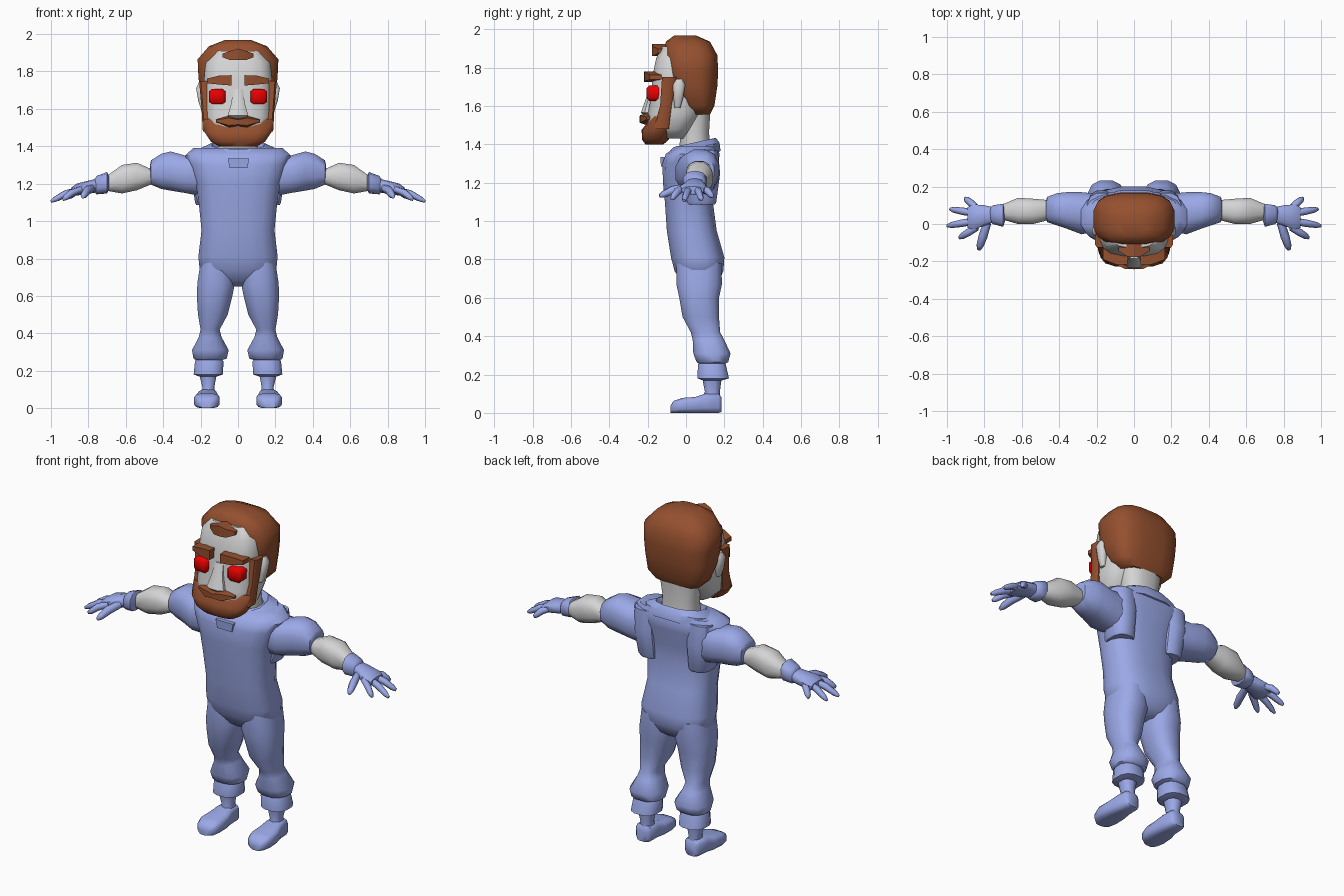
import bpy
import bmesh
import math
from mathutils import Vector

default_cube = bpy.data.objects.get("Cube")
if default_cube:
    bpy.data.objects.remove(default_cube, do_unlink=True)


def make_material(name, red, green, blue):
    material = bpy.data.materials.new(name)
    material.use_nodes = True
    colour = (red, green, blue, 1)
    material.diffuse_color = colour
    shader = material.node_tree.nodes["Principled BSDF"]
    shader.inputs["Base Color"].default_value = colour
    shader.inputs["Roughness"].default_value = 0.8
    return material


cloth = make_material("periwinkle cloth", .34, .41, .83)
skin = make_material("pale grey skin", .66, .66, .66)
hair = make_material("auburn hair", .3, .08, .028)
red = make_material("red eyes", .85, 0, 0)

# How ring coordinates (along, u, v) map to world space for each loft axis
AXIS_MAP = {
    "x": lambda along, u, v: Vector((along, u, v)),
    "y": lambda along, u, v: Vector((u, along, v)),
    "z": lambda along, u, v: Vector((u, v, along)),
}


def build_skin(name, material, loops, mirror=False, angle=50):
    """Bridge loops of points into a capped body and shade it."""
    mesh = bpy.data.meshes.new(name)
    bm = bmesh.new()
    rows = [[bm.verts.new(point) for point in loop] for loop in loops]
    count = len(rows[0])
    for lower, upper in zip(rows, rows[1:]):
        for i in range(count):
            j = (i + 1) % count
            bm.faces.new((lower[i], lower[j], upper[j], upper[i]))
    bm.faces.new(rows[0][::-1])
    bm.faces.new(rows[-1])
    bmesh.ops.recalc_face_normals(bm, faces=bm.faces)
    bm.to_mesh(mesh)
    bm.free()
    mesh.materials.append(material)
    obj = bpy.data.objects.new(name, mesh)
    bpy.context.collection.objects.link(obj)
    bpy.ops.object.select_all(action="DESELECT")
    obj.select_set(True)
    bpy.context.view_layer.objects.active = obj
    bpy.ops.object.shade_smooth_by_angle(angle=math.radians(angle))
    if mirror:
        modifier = obj.modifiers.new("left and right", "MIRROR")
        modifier.use_mirror_merge = False
    return obj


def loft(name, material, axis, rings, sides=12, power=2.5, **options):
    """Rings are (along, u_min, u_max, v_min, v_max) rounded boxes."""
    def rounded(value):
        return math.copysign(abs(value) ** (2 / power), value)
    angles = [math.tau * (i + .5) / sides for i in range(sides)]
    widest = rounded(math.cos(angles[0]))
    loops = []
    for along, u_min, u_max, v_min, v_max in rings:
        loop = []
        for angle in angles:
            u = rounded(math.cos(angle)) / widest
            v = rounded(math.sin(angle)) / widest
            loop.append(AXIS_MAP[axis](
                along,
                (u_min + u_max + u * (u_max - u_min)) / 2,
                (v_min + v_max + v * (v_max - v_min)) / 2))
        loops.append(loop)
    return build_skin(name, material, loops, **options)


def upright(name, material, rings, **options):
    """Centred vertical loft; rings are (z, half_width, y_min, y_max)."""
    full = [(z, -half, half, front, back) for z, half, front, back in rings]
    return loft(name, material, "z", full, **options)


def finger(name, base, tip, radius):
    """Tapered, slightly arched finger."""
    base, tip = Vector(base), Vector(tip)
    turn = (tip - base).to_track_quat("Z", "Y")
    loops = []
    for share, size, lift in ((0, .9, 0), (.5, 1, .01), (.85, .8, .003), (1, .4, 0)):
        centre = base.lerp(tip, share) + Vector((0, 0, lift))
        ring = [math.tau * i / 6 for i in range(6)]
        loops.append([centre + turn @ Vector((math.cos(a), math.sin(a), 0)) * radius * size
                      for a in ring])
    build_skin(name, cloth, loops, mirror=True, angle=70)


# Torso and collar
upright("torso", cloth, [
    (.65, .06, .02, .13), (.68, .14, -.02, .17), (.74, .205, -.06, .195),
    (.81, .212, -.078, .2), (.95, .195, -.1, .16), (1.1, .21, -.11, .14),
    (1.2, .225, -.12, .15), (1.3, .262, -.123, .17), (1.35, .283, -.105, .175),
    (1.39, .24, -.05, .16)], sides=16, power=2.7)
collar = upright("collar", cloth, [
    (1.34, .23, -.115, .18), (1.385, .205, -.1, .175),
    (1.415, .14, -.065, .155), (1.38, .115, -.04, .13)], power=2.4, angle=30)
for vertex in collar.data.vertices:
    vertex.co.z += .22 * (vertex.co.y - .07)
loft("collar_tab", cloth, "z", [
    (1.285, -.045, .05, -.131, -.1), (1.335, -.055, .06, -.133, -.1)],
     sides=4, power=20, angle=30)
loft("back_flaps", cloth, "z", [
    (1.085, .1, .222, .0, .15), (1.1, .1, .23, -.01, .158),
    (1.25, .1, .25, .0, .178), (1.37, .1, .25, .0, .165)],
     mirror=True, angle=35)

# Trouser legs, cuffs, ankles and shoes
loft("trouser_legs", cloth, "z", [
    (.78, .03, .2, -.05, .185), (.67, .016, .217, -.05, .187),
    (.6, .03, .22, -.035, .172), (.5, .055, .214, -.018, .172),
    (.42, .098, .2, .025, .178), (.38, .088, .21, .035, .2),
    (.31, .05, .246, .038, .232), (.265, .06, .238, .055, .22),
    (.255, .09, .22, .07, .2)], mirror=True)
loft("trouser_cuffs", cloth, "z", [
    (.27, .09, .22, .07, .2), (.25, .078, .23, .062, .208),
    (.18, .08, .237, .06, .224), (.17, .11, .21, .085, .19)], mirror=True)
loft("ankles", cloth, "z", [
    (.19, .112, .21, .085, .185), (.11, .127, .19, .1, .175),
    (.05, .115, .2, .08, .18)], sides=10, mirror=True)
loft("shoes", cloth, "y", [
    (-.082, .14, .2, .0, .035), (-.065, .11, .222, .0, .062),
    (-.02, .098, .235, .0, .078), (.05, .1, .23, .0, .083),
    (.1, .11, .215, .0, .1), (.17, .112, .21, .0, .1),
    (.186, .13, .195, .005, .08)], power=3.6, mirror=True)

# Sleeves, forearms and gloves
loft("sleeves", cloth, "x", [
    (.18, -.03, .16, 1.13, 1.36), (.28, -.055, .17, 1.15, 1.35),
    (.36, -.025, .17, 1.163, 1.372), (.41, -.008, .165, 1.172, 1.36),
    (.465, .01, .145, 1.195, 1.325), (.47, .03, .125, 1.21, 1.3)],
     mirror=True)
loft("forearms", skin, "x", [
    (.45, .025, .125, 1.2, 1.28), (.48, .015, .13, 1.19, 1.285),
    (.54, .0, .135, 1.165, 1.312), (.62, .0, .14, 1.148, 1.3),
    (.69, .02, .11, 1.16, 1.25), (.73, .03, .1, 1.17, 1.235)], mirror=True)
loft("glove_cuffs", cloth, "x", [
    (.69, .015, .1, 1.17, 1.24), (.7, -.015, .108, 1.15, 1.26),
    (.755, .0, .1, 1.145, 1.24), (.77, .02, .085, 1.16, 1.22)],
     sides=10, mirror=True)
loft("palms", cloth, "x", [
    (.75, .01, .09, 1.155, 1.225), (.8, -.01, .1, 1.148, 1.215),
    (.86, -.03, .105, 1.138, 1.2), (.89, -.02, .09, 1.14, 1.18)],
     sides=10, mirror=True)
finger("thumbs", (.785, .005, 1.175), (.83, -.138, 1.13), .024)
for label, y_base, x_tip, y_tip, z_tip in (
        ("index", -.018, .935, -.075, 1.115), ("middle", .018, 1, -.01, 1.105),
        ("ring", .055, .985, .08, 1.11), ("little", .085, .905, .14, 1.125)):
    finger(label + "_fingers", (.84, y_base, 1.17), (x_tip, y_tip, z_tip), .02)

# Neck, face and ears
upright("neck", skin, [(1.36, .11, -.035, .13), (1.46, .105, -.03, .12),
                       (1.62, .13, -.03, .13)])
upright("face", skin, [
    (1.43, .11, -.18, .0), (1.48, .165, -.211, .03), (1.56, .178, -.198, .08),
    (1.66, .182, -.18, .1), (1.76, .182, -.174, .1), (1.85, .172, -.155, .08),
    (1.91, .12, -.125, .05)], sides=16, power=3)
loft("ears", skin, "z", [
    (1.59, .17, .195, -.06, -.03), (1.64, .17, .212, -.065, -.015),
    (1.71, .17, .224, -.068, -.005), (1.74, .17, .21, -.05, -.015)],
     sides=8, mirror=True)
loft("nose", skin, "z", [
    (1.548, -.045, .045, -.215, -.16), (1.565, -.055, .055, -.235, -.16),
    (1.63, -.036, .036, -.212, -.16), (1.705, -.026, .026, -.185, -.15)],
     sides=8, angle=40)

# Hair, sideburns, beard and other facial hair
upright("hair", hair, [
    (1.555, .14, .02, .125), (1.6, .185, -.02, .148), (1.7, .205, -.1, .163),
    (1.78, .212, -.108, .168), (1.865, .216, -.112, .163),
    (1.935, .155, -.105, .125), (1.968, .07, -.06, .05)],
        sides=16, power=3)
loft("sideburns", hair, "z", [
    (1.48, .14, .188, -.17, -.09), (1.6, .15, .195, -.135, -.075),
    (1.75, .15, .208, -.125, -.05)], sides=8, power=4, mirror=True)
upright("beard", hair, [
    (1.398, .1, -.21, -.12), (1.425, .145, -.228, -.09),
    (1.475, .178, -.23, -.075), (1.545, .19, -.175, -.075)],
        sides=14, power=3)
loft("moustache", hair, "x", [
    (0, -.242, -.17, 1.51, 1.548), (.05, -.24, -.17, 1.503, 1.56),
    (.118, -.205, -.15, 1.528, 1.543)], sides=6, power=3, mirror=True, angle=30)
loft("eyebrows", hair, "x", [
    (.035, -.218, -.14, 1.725, 1.78), (.1, -.215, -.14, 1.73, 1.778),
    (.165, -.19, -.12, 1.737, 1.762)], sides=4, power=20, mirror=True, angle=30)
loft("forehead_tuft", hair, "x", [
    (0, -.178, -.09, 1.86, 1.922), (.04, -.172, -.09, 1.86, 1.91),
    (.083, -.145, -.09, 1.876, 1.896)], sides=4, power=20, mirror=True, angle=30)

# Eyes
loft("eyes", red, "y", [
    (-.206, .08, .142, 1.642, 1.692), (-.192, .066, .156, 1.625, 1.707),
    (-.14, .066, .156, 1.625, 1.707)], sides=8, power=4, mirror=True)
